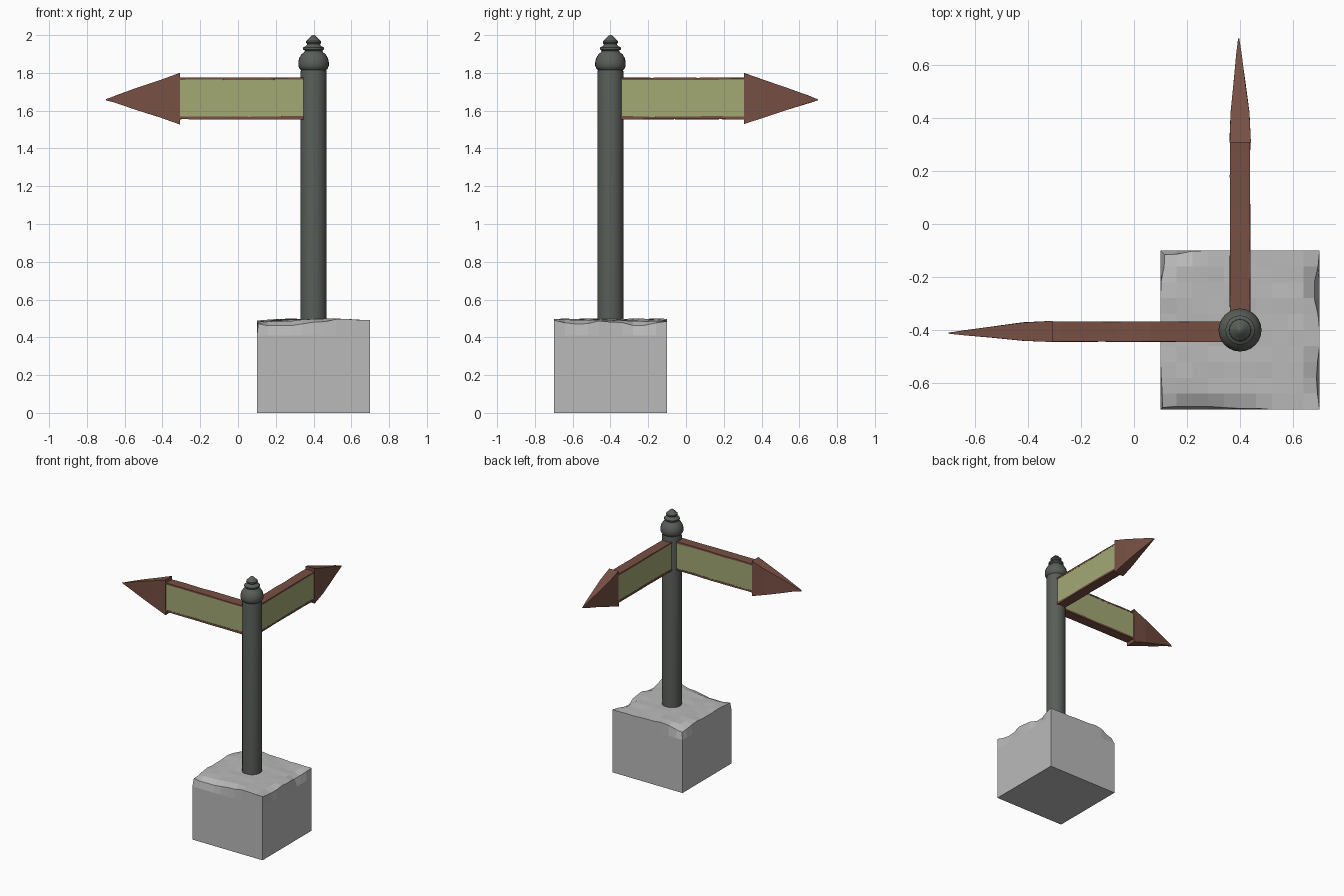
import bpy, bmesh, math, random
from mathutils import Matrix

if "Cube" in bpy.data.objects:
    bpy.data.objects.remove(bpy.data.objects["Cube"])

random.seed(4)
PX, PY = 0.40, -0.40


def material(name, rgb):
    m = bpy.data.materials.new(name)
    m.diffuse_color = (*rgb, 1)
    m.use_nodes = True
    m.node_tree.nodes["Principled BSDF"].inputs["Base Color"].default_value = m.diffuse_color
    return m


STONE = material("grey stone", (0.49, 0.49, 0.49))
IRON = material("dark iron", (0.10, 0.112, 0.098))
WOOD = material("brown wood", (0.185, 0.08, 0.057))
GREEN = material("olive green", (0.37, 0.395, 0.175))


def finish(name, bm, mat, matrix=None, smooth=None):
    bmesh.ops.recalc_face_normals(bm, faces=bm.faces[:])
    me = bpy.data.meshes.new(name)
    bm.to_mesh(me)
    bm.free()
    me.materials.append(mat)
    ob = bpy.data.objects.new(name, me)
    bpy.context.collection.objects.link(ob)
    if matrix:
        ob.matrix_world = matrix
    if smooth:
        bpy.ops.object.select_all(action='DESELECT')
        ob.select_set(True)
        bpy.context.view_layer.objects.active = ob
        bpy.ops.object.shade_smooth_by_angle(angle=math.radians(smooth))
    return ob


def lathe(name, profile, mat, seg=24, smooth=35):
    bm = bmesh.new()
    rings = []
    for r, z in profile:
        rings.append([bm.verts.new((PX + r * math.cos(2 * math.pi * i / seg),
                                    PY + r * math.sin(2 * math.pi * i / seg), z))
                      for i in range(seg)])
    for a, b in zip(rings, rings[1:]):
        for i in range(seg):
            j = (i + 1) % seg
            bm.faces.new((a[i], a[j], b[j], b[i]))
    bm.faces.new(rings[0])
    bm.faces.new(rings[-1])
    return finish(name, bm, mat, smooth=smooth)


def loft(name, sections, mat, matrix, jitter=0.0):
    """Rectangular sections (distance, side offset, half width, low z, high z)."""
    bm = bmesh.new()
    rings = []
    for u, off, h, lo, hi in sections:
        ring = []
        for v, w in ((-h, lo), (h, lo), (h, hi), (-h, hi)):
            ring.append(bm.verts.new((u, off + v + random.uniform(-jitter, jitter) * 0.5,
                                      w + random.uniform(-jitter, jitter))))
        rings.append(ring)
    for a, b in zip(rings, rings[1:]):
        for i in range(4):
            j = (i + 1) % 4
            bm.faces.new((a[i], a[j], b[j], b[i]))
    bm.faces.new(rings[0])
    bm.faces.new(rings[-1])
    return finish(name, bm, mat, matrix)


# Stone block: rough top, straight sides, a few chipped edges
bm = bmesh.new()
N = 10
bmesh.ops.create_grid(bm, x_segments=N, y_segments=N, size=0.3,
                      matrix=Matrix.Translation((PX, PY, 0.492)))
top = bm.verts[:]
ring = [e for e in bm.edges if e.is_boundary]
for z in (0.41, 0.0):
    ext = bmesh.ops.extrude_edge_only(bm, edges=ring)["geom"]
    ring = [g for g in ext if isinstance(g, bmesh.types.BMEdge)]
    for v in [g for g in ext if isinstance(g, bmesh.types.BMVert)]:
        v.co.z = z
bmesh.ops.contextual_create(bm, geom=ring)
# chip: centre x, centre y, half length, inset, drop
chips = [(0.10, -0.10, 0.13, 0.016, 0.030), (0.70, -0.25, 0.11, 0.020, 0.022),
         (0.70, -0.58, 0.10, 0.012, 0.020), (0.22, -0.70, 0.20, 0.012, 0.020),
         (0.45, -0.70, 0.07, 0.005, 0.012)]
for v in top:
    x, y = v.co.x, v.co.y
    edge = max(abs(x - PX), abs(y - PY)) > 0.295
    v.co.z += 0.006 * math.sin(9 * x + 5 * y) + random.uniform(-0.003, 0.003)
    if edge:
        v.co.z -= 0.003
        for cx, cy, ln, inset, drop in chips:
            f = max(0.0, 1 - math.hypot(x - cx, y - cy) / ln)
            if f > 0:
                f = min(1, 1.6 * f)
                v.co.z -= drop * f
                if abs(x - PX) > 0.295:
                    v.co.x -= math.copysign(inset * f, x - PX)
                if abs(y - PY) > 0.295:
                    v.co.y -= math.copysign(inset * f, y - PY)
finish("stone_base", bm, STONE)

# Post and turned finial
lathe("post", [(0.069, 0.46), (0.069, 1.80), (0.066, 1.822)], IRON)
lathe("finial", [(0.066, 1.815), (0.074, 1.822), (0.081, 1.837), (0.081, 1.855),
                 (0.076, 1.878), (0.064, 1.898), (0.050, 1.910), (0.046, 1.917),
                 (0.055, 1.925), (0.055, 1.934), (0.040, 1.943), (0.034, 1.952),
                 (0.041, 1.960), (0.040, 1.968), (0.027, 1.980), (0.014, 1.994),
                 (0.004, 2.0)], IRON)

# Two arrow signs, one to the left and one to the back
for side, angle, off in (("left", math.pi, 0.006), ("back", math.pi / 2, 0.0)):
    mat = Matrix.Translation((PX, PY, 0)) @ Matrix.Rotation(angle, 4, 'Z')
    us = [0.0, 0.10, 0.22, 0.34, 0.46, 0.58, 0.68, 0.72]
    loft(side + "_sign_panel", [(0.0, off, 0.0365, 1.565, 1.768),
                                (0.72, off, 0.0365, 1.565, 1.768)], GREEN, mat)
    loft(side + "_sign_top_rail", [(u, off, 0.038, 1.763, 1.775) for u in us],
         WOOD, mat, 0.002)
    loft(side + "_sign_bottom_rail", [(u, off, 0.038, 1.554, 1.569) for u in us],
         WOOD, mat, 0.002)
    # Tapered arrow head
    loft(side + "_arrow_head", [(0.707, off, 0.040, 1.528, 1.799),
                                (0.82, off, 0.035, 1.566, 1.760),
                                (0.94, off + 0.002, 0.021, 1.606, 1.718),
                                (1.04, off + 0.004, 0.010, 1.638, 1.682),
                                (1.10, off + 0.005, 0.002, 1.656, 1.660)],
         WOOD, mat, 0.002)
